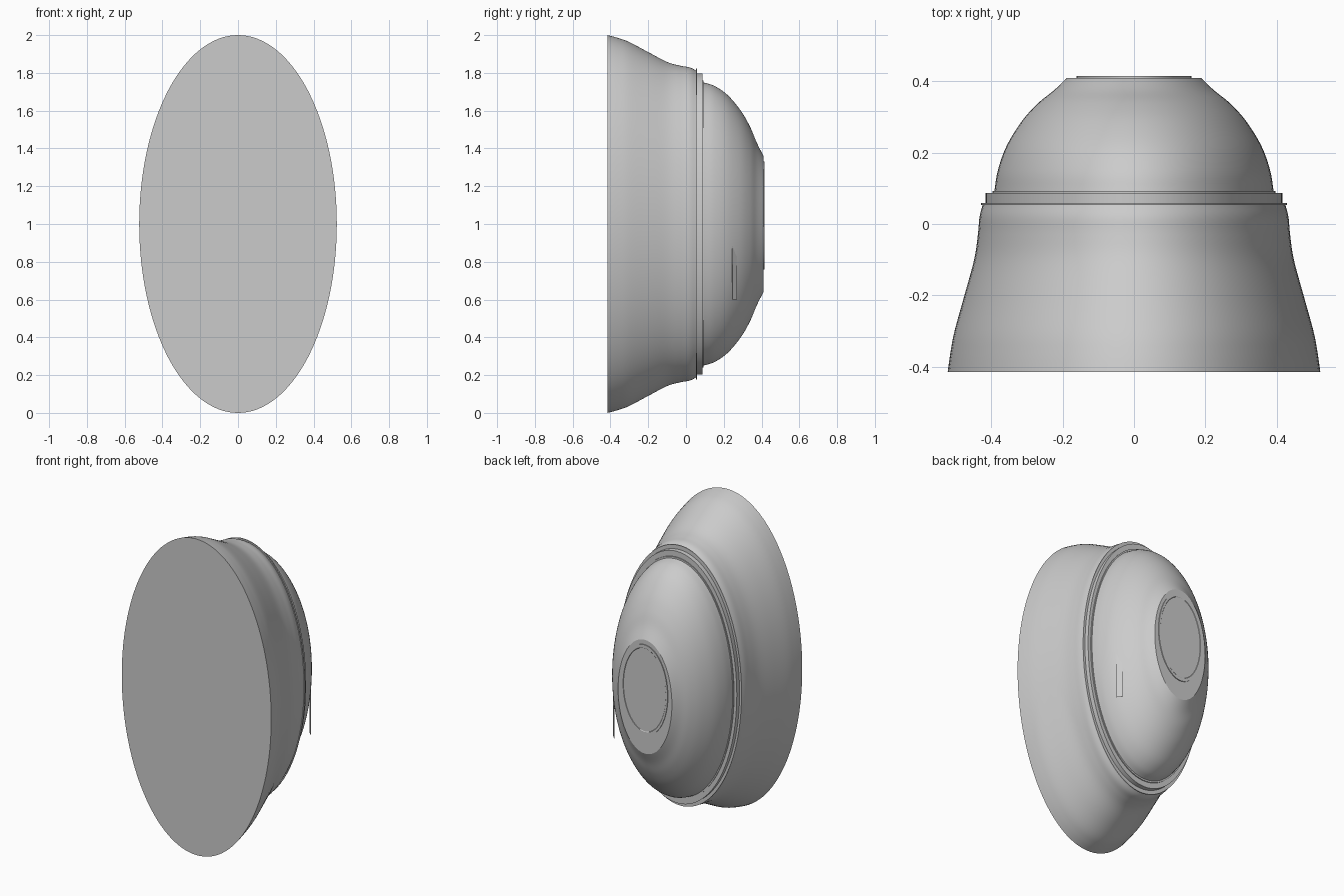
import bpy
import math
from mathutils import Vector
from mathutils.geometry import interpolate_bezier

cube = bpy.data.objects.get("Cube")
if cube:
    bpy.data.objects.remove(cube, do_unlink=True)

SQUASH = 0.523      # width of every oval compared with its height
SIDES = 128

grey = bpy.data.materials.new("plain grey")
grey.use_nodes = True
grey.diffuse_color = (0.6, 0.6, 0.6, 1)
grey.node_tree.nodes["Principled BSDF"].inputs["Base Color"].default_value = grey.diffuse_color


def make_object(name, verts, faces):
    mesh = bpy.data.meshes.new(name)
    mesh.from_pydata(verts, [], faces)
    mesh.materials.append(grey)
    obj = bpy.data.objects.new(name, mesh)
    bpy.context.collection.objects.link(obj)
    bpy.ops.object.select_all(action='DESELECT')
    obj.select_set(True)
    bpy.context.view_layer.objects.active = obj
    bpy.ops.object.mode_set(mode='EDIT')
    bpy.ops.mesh.select_all(action='SELECT')
    bpy.ops.mesh.normals_make_consistent(inside=False)
    bpy.ops.object.mode_set(mode='OBJECT')
    bpy.ops.object.shade_smooth_by_angle(angle=math.radians(25))
    return obj


def smooth_profile(points, steps=6):
    """Run a flowing curve through (depth, radius) points."""
    pts = [Vector((y, r, 0)) for y, r in points]
    ext = [pts[0] * 2 - pts[1]] + pts + [pts[-1] * 2 - pts[-2]]
    out = []
    for a, b, c, d in zip(ext, ext[1:], ext[2:], ext[3:]):
        out += interpolate_bezier(b, b + (c - a) / 6, c - (d - b) / 6, c, steps)[:-1]
    return [(p.x, p.y) for p in out + [pts[-1]]]


def oval_loft(name, profile, centre=1.0, squash=SQUASH):
    """Turn a (depth, radius) profile around the depth axis, with flat ends."""
    n = SIDES
    verts = []
    for y, r in profile:
        for i in range(n):
            a = math.tau * i / n
            verts.append((r * squash * math.sin(a), y, centre + r * math.cos(a)))
    faces = [(k * n + i, k * n + (i + 1) % n, (k + 1) * n + (i + 1) % n, (k + 1) * n + i)
             for k in range(len(profile) - 1) for i in range(n)]
    faces.append(tuple(range(n)))
    faces.append(tuple(range((len(profile) - 1) * n, len(profile) * n)))
    return make_object(name, verts, faces)


# Flared body with its flat front
oval_loft("flared_body", smooth_profile([
    (-0.415, 1.0), (-0.36, 0.985), (-0.3, 0.963), (-0.2, 0.91), (-0.1, 0.858),
    (-0.03, 0.838), (0.02, 0.829), (0.055, 0.812)]))

# Stepped collar
for name, y0, y1, radius in (("collar_flange", 0.053, 0.059, 0.822),
                             ("collar_band", 0.057, 0.087, 0.796),
                             ("collar_seal", 0.085, 0.093, 0.76)):
    oval_loft(name, [(y0, radius), (y1, radius)])

# Domed back
oval_loft("dome", smooth_profile([
    (0.09, 0.75), (0.15, 0.731), (0.22, 0.683), (0.29, 0.6),
    (0.34, 0.513), (0.375, 0.43), (0.41, 0.36)]))

# Dial on the end of the dome, with a stepped rim
oval_loft("dial", [(0.408, 0.285), (0.415, 0.285), (0.415, 0.265), (0.413, 0.262)],
          centre=1.045, squash=0.565)

# Thin upright fin on the left flank
top, bottom = 0.91, 0.6
outer, inner = (0.337, 0.245), (0.313, 0.27)
verts = [(x + s, y + s, z) for s in (-0.001, 0.001)
         for x, y in (outer, inner) for z in (bottom, top)]
make_object("side_fin", verts, [(0, 1, 3, 2), (4, 6, 7, 5), (0, 4, 5, 1),
                                (2, 3, 7, 6), (0, 2, 6, 4), (1, 5, 7, 3)])
